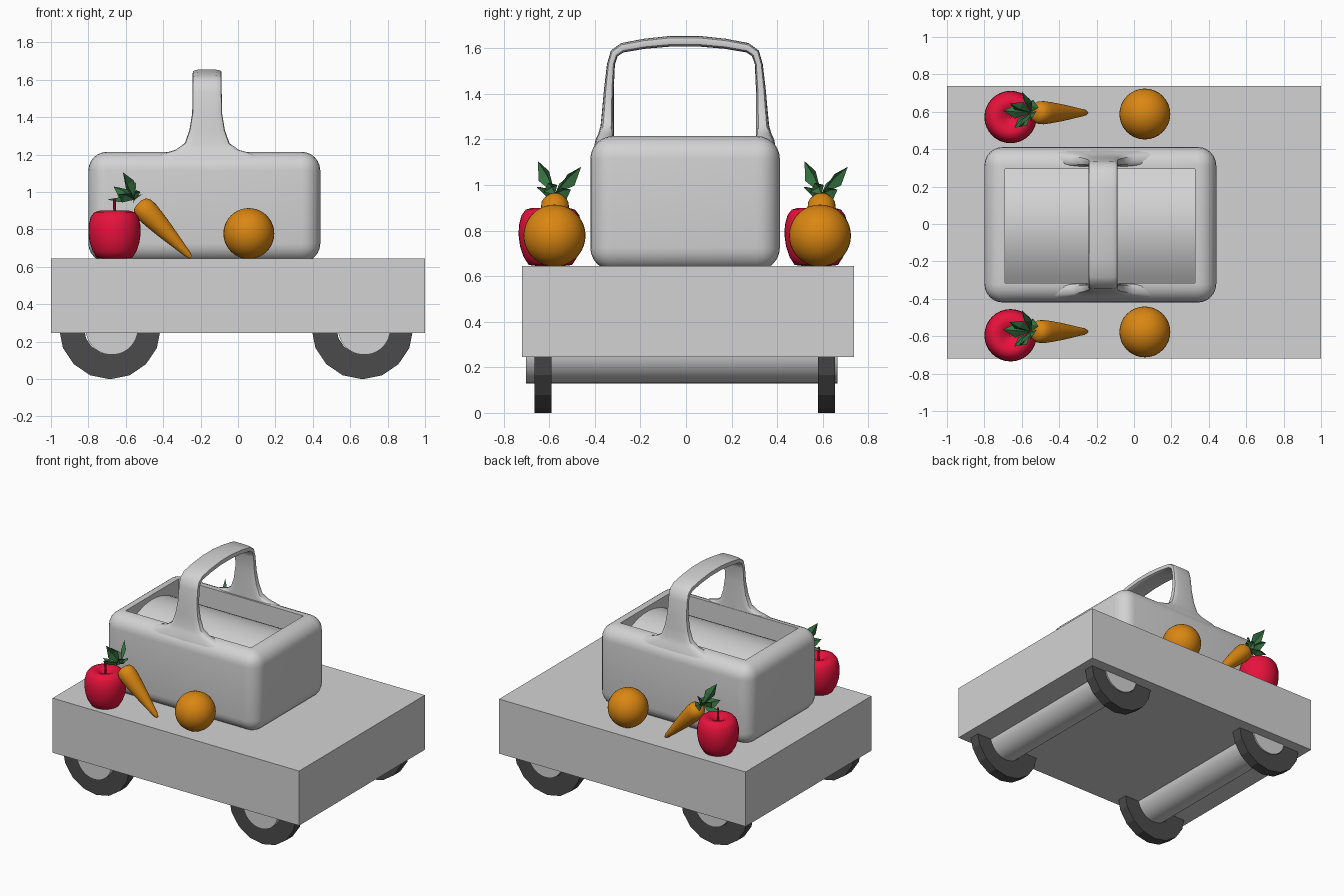
import bpy, bmesh, math
from mathutils import Matrix, Vector

if "Cube" in bpy.data.objects:
    bpy.data.objects.remove(bpy.data.objects["Cube"], do_unlink=True)


def material(name, rgb):
    m = bpy.data.materials.new(name)
    m.use_nodes = True
    m.diffuse_color = (*rgb, 1)
    node = next(n for n in m.node_tree.nodes if n.type == "BSDF_PRINCIPLED")
    node.inputs["Base Color"].default_value = (*rgb, 1)
    return m


grey = material("light grey", (0.65, 0.65, 0.65))
rubber = material("dark rubber", (0.07, 0.07, 0.07))
red = material("apple red", (0.8, 0.006, 0.045))
orange = material("orange", (0.7, 0.24, 0.006))
green = material("leaf green", (0.035, 0.16, 0.05))


def finish(name, bm, mat, smooth=None, matrix=None):
    bmesh.ops.recalc_face_normals(bm, faces=bm.faces)
    mesh = bpy.data.meshes.new(name)
    bm.to_mesh(mesh)
    bm.free()
    if matrix is not None:
        mesh.transform(matrix)
    obj = bpy.data.objects.new(name, mesh)
    bpy.context.collection.objects.link(obj)
    mesh.materials.append(mat)
    if smooth:
        shade(obj, smooth)
    return obj


def shade(obj, angle):
    bpy.ops.object.select_all(action="DESELECT")
    obj.select_set(True)
    bpy.context.view_layer.objects.active = obj
    bpy.ops.object.shade_smooth_by_angle(angle=math.radians(angle))


def box(lo, hi):
    bm = bmesh.new()
    bmesh.ops.create_cube(bm, size=1)
    lo, hi = Vector(lo), Vector(hi)
    for v in bm.verts:
        v.co = (lo + hi) / 2 + v.co * (hi - lo)
    return bm


def loft(rings, loop=False):
    """Skin a list of closed rings; cap the ends unless looped."""
    bm = bmesh.new()
    rows = [[bm.verts.new(p) for p in ring] for ring in rings]
    n = len(rows[0])
    pairs = list(zip(rows, rows[1:])) + ([(rows[-1], rows[0])] if loop else [])
    for a, b in pairs:
        for i in range(n):
            j = (i + 1) % n
            bm.faces.new((a[i], a[j], b[j], b[i]))
    if not loop:
        bm.faces.new(rows[0])
        bm.faces.new(rows[-1])
    return bm


def lathe(profile, sides, loop=False):
    turn = [math.tau * i / sides for i in range(sides)]
    return loft([[(r * math.cos(a), r * math.sin(a), h) for a in turn]
                 for r, h in profile], loop)


# Cart body
finish("cart_body", box((-1, -0.72, 0.245), (1, 0.738, 0.645)), grey)

# Axles and tyres
to_y = Matrix.Rotation(math.radians(-90), 4, "X")
for end, x in (("right", -0.675), ("left", 0.675)):
    spin = Matrix.Translation((x, 0, 0.27)) @ to_y
    finish(f"axle_{end}", lathe([(0.14, -0.703), (0.14, 0.665)], 48), grey, 40, spin)
    for side, y in (("front", -0.628), ("back", 0.617)):
        ring = [(0.138, y - 0.038), (0.272, y - 0.038), (0.272, y + 0.038), (0.138, y + 0.038)]
        place = Matrix.Translation((x - 0.01, 0, 0.271)) @ to_y
        finish(f"tyre_{side}_{end}", lathe(ring, 16, True), rubber, None, place)

# Basket: rounded block hollowed down to a gently domed filling
bm = box((-0.80, -0.42, 0.625), (0.44, 0.412, 1.215))
bmesh.ops.bevel(bm, geom=bm.edges[:], offset=0.1, segments=6, profile=0.5, affect="EDGES")
basket = finish("basket", bm, grey)
section = [(-0.01 + 0.305 * t / 8, 1.18 - 0.11 * (t / 8) ** 2) for t in range(-8, 9)]
section += [(0.295, 1.4), (-0.315, 1.4)]
cutter = finish("basket_cutter", loft([[(x, y, z) for y, z in section] for x in (-0.69, 0.325)]), grey)
cutter.hide_render = True
mod = basket.modifiers.new("hollow", "BOOLEAN")
mod.operation, mod.solver, mod.object = "DIFFERENCE", "EXACT", cutter
bpy.ops.object.select_all(action="DESELECT")
basket.select_set(True)
bpy.context.view_layer.objects.active = basket
bpy.ops.object.modifier_apply(modifier=mod.name)
bpy.data.objects.remove(cutter, do_unlink=True)
shade(basket, 35)

# Handle: stations of (outer y, outer z, inner y, inner z, half width)
half = [(0.40, 1.16, 0.312, 1.17, 0.33), (0.392, 1.20, 0.312, 1.205, 0.25),
        (0.38, 1.225, 0.312, 1.225, 0.17), (0.37, 1.26, 0.312, 1.26, 0.12),
        (0.363, 1.33, 0.312, 1.33, 0.095), (0.355, 1.42, 0.312, 1.42, 0.08),
        (0.342, 1.53, 0.307, 1.53, 0.078), (0.325, 1.59, 0.295, 1.565, 0.078),
        (0.28, 1.623, 0.27, 1.582, 0.078), (0.18, 1.642, 0.175, 1.598, 0.078),
        (0.06, 1.655, 0.06, 1.608, 0.078)]
stations = [(-a, b, -c, d, w) for a, b, c, d, w in half] + half[::-1]
rings = []
for oy, oz, iy, iz, w in stations:
    outer, inner = Vector((0, oy - 0.005, oz)), Vector((0, iy - 0.005, iz))
    mid, arm = (outer + inner) / 2, (outer - inner) / 2
    ring = []
    for i in range(16):
        c, s = math.cos(math.tau * i / 16), math.sin(math.tau * i / 16)
        c, s = (math.copysign(abs(k) ** 0.5, k) for k in (c, s))
        ring.append(mid + arm * s + Vector((-0.165 + w * c, 0, 0)))
    rings.append(ring)
finish("handle", loft(rings), grey, 40)


# Fruit and vegetables, one set on each side of the basket
def leaf(bm, base, tip, width):
    base, tip = Vector(base), Vector(tip)
    along = tip - base
    across = along.cross(Vector((-0.7, 0, 0.7))).normalized() * width
    fold = along.cross(across).normalized() * width * 0.3
    mid = base + along * 0.55
    a, l, r, t, m = (bm.verts.new(p) for p in
                     (base, mid + across + fold, mid - across + fold, tip, mid - fold))
    for f in ((a, l, m), (l, t, m), (t, r, m), (r, a, m)):
        bm.faces.new(f)


apple = [(0.03, 0.012), (0.06, 0), (0.095, 0.004), (0.118, 0.04), (0.133, 0.085),
         (0.14, 0.135), (0.138, 0.18), (0.127, 0.222), (0.108, 0.247), (0.08, 0.255),
         (0.05, 0.245), (0.02, 0.225), (0.004, 0.215)]
carrot = [(0.02, -0.008), (0.045, 0), (0.06, 0.025), (0.062, 0.06), (0.056, 0.12), (0.047, 0.19),
          (0.036, 0.26), (0.026, 0.32), (0.018, 0.37), (0.008, 0.395)]
tips = [(-0.065, -0.075, 0.145), (-0.05, 0.115, 0.12), (-0.15, 0.01, 0.0),
        (-0.09, -0.08, 0.03), (0.01, 0.07, 0.02), (-0.115, 0.05, 0.07), (0.005, -0.03, 0.05)]

for side, apple_y, carrot_y, orange_y in (("front", -0.595, -0.575, -0.577),
                                          ("back", 0.572, 0.595, 0.588)):
    spot = Matrix.Translation((-0.66, apple_y, 0.645))
    finish(f"apple_{side}", lathe(apple, 32), red, 60, spot)
    finish(f"apple_stem_{side}", lathe([(0.006, 0.21), (0.008, 0.315)], 8), red, 40, spot)

    head = Vector((-0.525, carrot_y, 0.935))
    aim = Vector((0.268, 0, -0.28)).to_track_quat("Z", "Y").to_matrix().to_4x4()
    finish(f"carrot_{side}", lathe(carrot, 24), orange, 60, Matrix.Translation(head) @ aim)

    bm = bmesh.new()
    root = head + Vector((-0.025, 0, 0.025))
    for tip in tips:
        leaf(bm, root, root + Vector(tip), 0.038)
    finish(f"carrot_leaves_{side}", bm, green)

    bm = bmesh.new()
    bmesh.ops.create_uvsphere(bm, u_segments=32, v_segments=20, radius=0.136)
    finish(f"orange_fruit_{side}", bm, orange, 60, Matrix.Translation((0.058, orange_y, 0.778)))
